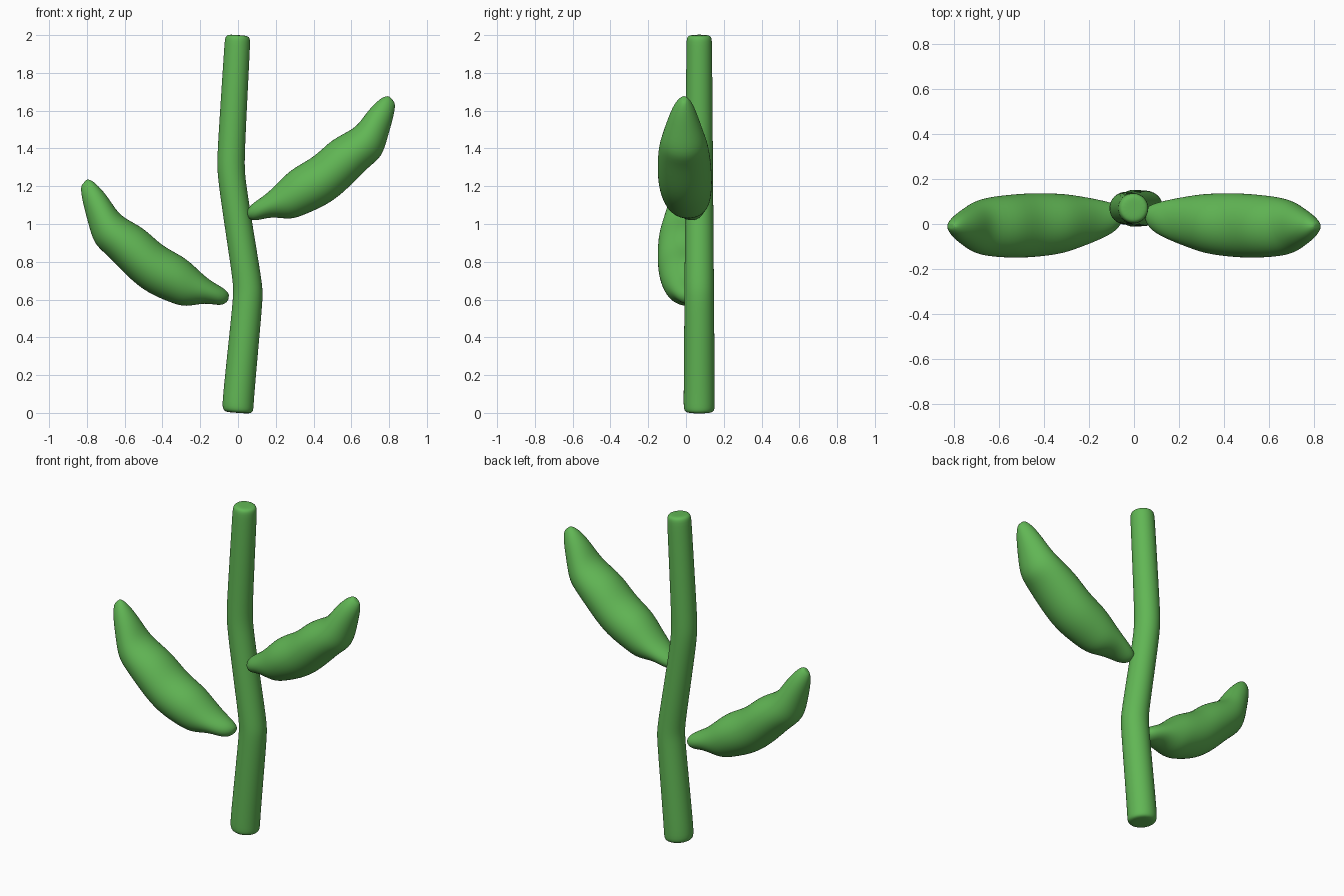
import bpy, bmesh
from math import sin, cos, pi, tau, radians
from mathutils import Vector

default_cube = bpy.data.objects.get("Cube")
if default_cube:
    bpy.data.objects.remove(default_cube)

green = bpy.data.materials.new("plant_green")
green.use_nodes = True
colour = (0.12, 0.47, 0.09, 1)
green.diffuse_color = colour
shader = green.node_tree.nodes["Principled BSDF"]
shader.inputs["Base Color"].default_value = colour

SIDES = 16


def oval_ring(bm, centre, half_width, half_depth, tilt):
    """Add an oval ring of vertices, tilted in the front plane."""
    across = Vector((cos(tilt), 0, -sin(tilt))) * half_width
    depth = Vector((0, half_depth, 0))
    angles = [tau * side / SIDES for side in range(SIDES)]
    return [bm.verts.new(centre + across * cos(angle) + depth * sin(angle))
            for angle in angles]


def skin(bm, name, rings):
    """Join the rings into a closed smooth skin and make it an object."""
    for lower, upper in zip(rings, rings[1:]):
        for side in range(SIDES):
            following = (side + 1) % SIDES
            bm.faces.new((lower[side], lower[following],
                          upper[following], upper[side]))
    # Fan caps close both ends
    for ring in (rings[0], rings[-1]):
        middle = bm.verts.new(sum((vert.co for vert in ring), Vector()) / SIDES)
        for side in range(SIDES):
            bm.faces.new((ring[side], ring[(side + 1) % SIDES], middle))
    bmesh.ops.recalc_face_normals(bm, faces=bm.faces)
    for face in bm.faces:
        face.smooth = True
    mesh = bpy.data.meshes.new(name)
    bm.to_mesh(mesh)
    bm.free()
    mesh.materials.append(green)
    part = bpy.data.objects.new(name, mesh)
    bpy.context.collection.objects.link(part)
    soften = part.modifiers.new("soften", "SUBSURF")
    soften.levels = soften.render_levels = 2


def build_stem():
    """Sweep a slowly tapering tube along a path with two bends."""
    # Path position x, height z and relative thickness
    path = [(0, 0, .85), (0, .02, 1), (0, .07, 1),
            (.05, .57, 1), (.054, .65, 1), (.045, .73, 1),
            (-.03, 1.2, 1), (-.038, 1.3, 1), (-.036, 1.4, 1),
            (-.005, 1.93, 1), (-.002, 1.985, 1), (0, 2, .8)]
    bm = bmesh.new()
    rings = []
    for x, z, thickness in path:
        radius = thickness * (.085 - .008 * z)
        centre = Vector((x, .07, z))
        rings.append(oval_ring(bm, centre, radius, radius, radians(4)))
    skin(bm, "stem", rings)


def build_leaf(name, side, base_height, sag):
    """Build a plump curved leaf; side is the sign of x."""
    # Spine distance out, rise above the base and half width
    spine = [(.05, 0, .02), (.08, .01, .05), (.165, .05, .06),
             (.255, .08, .115), (.325, .125, .13), (.445, .18, .133),
             (.54, .27, .14), (.655, .355, .107), (.71, .405, .117),
             (.745, .485, .092), (.79, .57, .06), (.815, .61, .03)]
    bm = bmesh.new()
    rings = []
    for step, (out, rise, half_width) in enumerate(spine):
        t = step / (len(spine) - 1)
        half_depth = .147 * sin(pi * (.06 + .9 * t))
        # The spine drifts forward and the sections lean over toward the tip
        y = .04 - .14 * t + .09 * t * t
        tilt = radians(80 - 32 * t * t)
        height = base_height + rise - sag * sin(pi * t)
        centre = Vector((side * out, y, height))
        rings.append(oval_ring(bm, centre, half_width, half_depth,
                               tilt if side > 0 else pi - tilt))
    skin(bm, name, rings)


build_stem()
build_leaf("left_leaf", 1, 1.05, 0)
build_leaf("right_leaf", -1, .61, .03)
